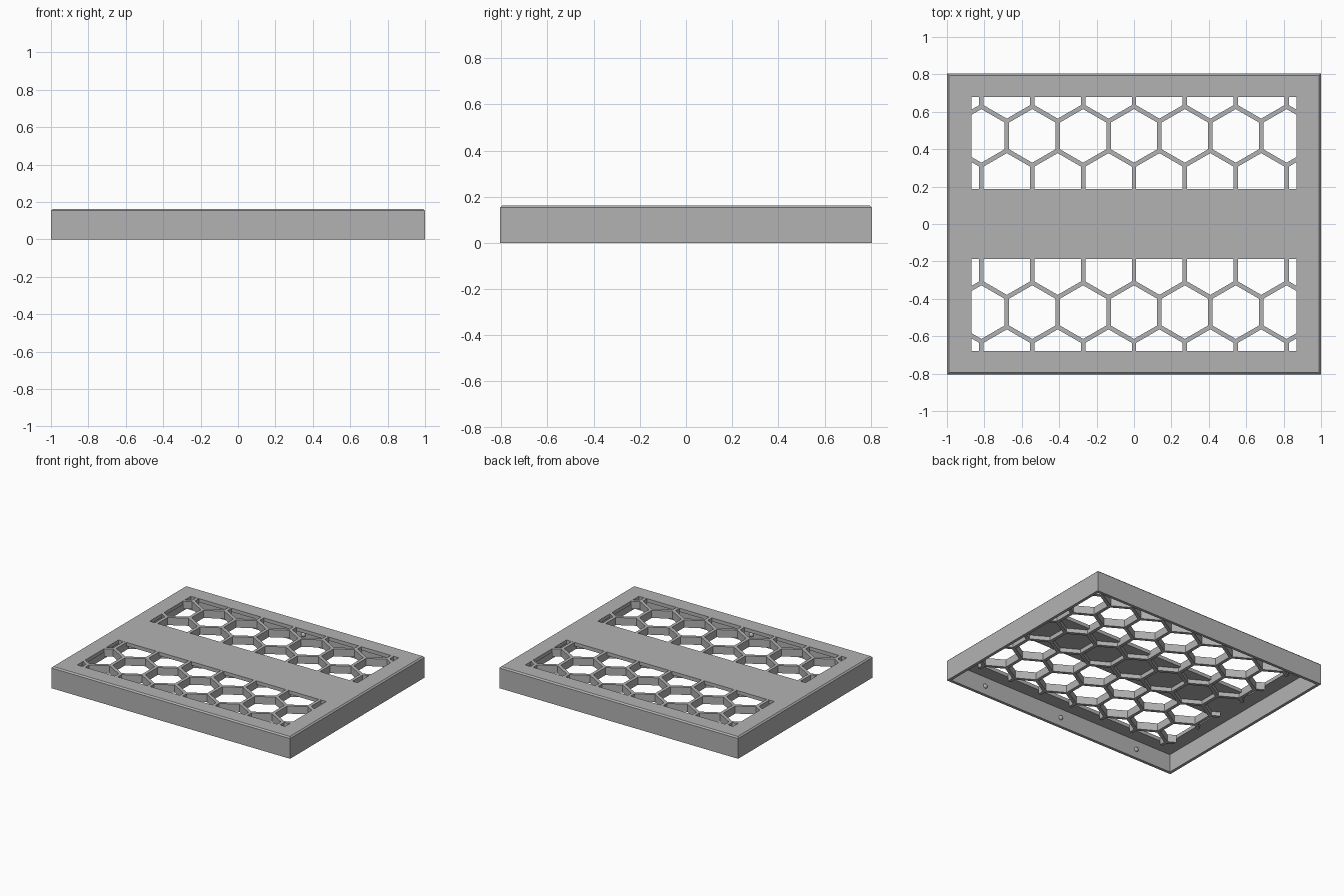
import bpy
import bmesh
import math
from mathutils import Matrix

if "Cube" in bpy.data.objects:
    bpy.data.objects.remove(bpy.data.objects["Cube"], do_unlink=True)

HALF_X, HALF_Y, HEIGHT = 1.0, 0.805, 0.163
WALL, PLATE = 0.022, 0.027
WIN_X, WIN_IN, WIN_OUT = 0.87, 0.187, 0.68
PITCH, RIB, GRID_Z = 0.272, 0.024, 0.105

grey = bpy.data.materials.new("plain grey")
grey.use_nodes = True
COLOUR = (0.45, 0.45, 0.45, 1)
grey.diffuse_color = COLOUR
grey.node_tree.nodes["Principled BSDF"].inputs["Base Color"].default_value = COLOUR


def make_object(name, bm):
    mesh = bpy.data.meshes.new(name)
    bmesh.ops.recalc_face_normals(bm, faces=bm.faces)
    bm.to_mesh(mesh)
    bm.free()
    mesh.materials.append(grey)
    obj = bpy.data.objects.new(name, mesh)
    bpy.context.scene.collection.objects.link(obj)
    return obj


def add_box(bm, low, high):
    size = [b - a for a, b in zip(low, high)]
    centre = [(a + b) / 2 for a, b in zip(low, high)]
    matrix = Matrix.Translation(centre) @ Matrix.Diagonal((*size, 1))
    return bmesh.ops.create_cube(bm, size=1, matrix=matrix)["verts"]


def cut(target, cutter):
    """Subtract the cutter, bake the result and discard the cutter."""
    mod = target.modifiers.new("cut", "BOOLEAN")
    mod.operation, mod.solver, mod.object = "DIFFERENCE", "EXACT", cutter
    cutter.hide_render = True
    bpy.context.view_layer.update()
    graph = bpy.context.evaluated_depsgraph_get()
    mesh = bpy.data.meshes.new_from_object(target.evaluated_get(graph))
    target.modifiers.clear()
    target.data = mesh
    bpy.data.objects.remove(cutter, do_unlink=True)


# Lid shell with a small chamfer around the top
bm = bmesh.new()
add_box(bm, (-HALF_X, -HALF_Y, 0), (HALF_X, HALF_Y, HEIGHT))
rim = [e for e in bm.edges if all(v.co.z > HEIGHT / 2 for v in e.verts)]
bmesh.ops.bevel(bm, geom=rim, offset=0.01, segments=1, affect="EDGES")
lid = make_object("lid_shell", bm)

# Open underside
bm = bmesh.new()
add_box(bm, (WALL - HALF_X, WALL - HALF_Y, -0.1),
        (HALF_X - WALL, HALF_Y - WALL, HEIGHT - PLATE))
cut(lid, make_object("cavity_cutter", bm))

# Two windows either side of the middle band
bm = bmesh.new()
for y0, y1 in ((WIN_IN, WIN_OUT), (-WIN_OUT, -WIN_IN)):
    add_box(bm, (-WIN_X, y0, 0.05), (WIN_X, y1, 0.3))
cut(lid, make_object("window_cutter", bm))

# Honeycomb grille running across both windows and under the band
bm = bmesh.new()
add_box(bm, (-WIN_X, -WIN_OUT, GRID_Z), (WIN_X, WIN_OUT, HEIGHT - 0.0005))
grille = make_object("honeycomb_grille", bm)
bm = bmesh.new()
radius = (PITCH - RIB) / math.sqrt(3)
row_step = PITCH * math.sqrt(3) / 2
for row in range(-3, 4):
    for col in range(-4, 5):
        x = (col + 0.5 * (row % 2)) * PITCH
        matrix = Matrix.Translation((x, row * row_step, HEIGHT))
        verts = bmesh.ops.create_cone(
            bm, cap_ends=True, segments=6, radius1=radius, radius2=radius,
            depth=0.3, matrix=matrix)["verts"]
        # Keep a corner pointing along y
        if abs(max(v.co.y for v in verts) - row * row_step - radius) > 0.001:
            bmesh.ops.rotate(bm, verts=verts, cent=matrix.translation,
                             matrix=Matrix.Rotation(math.pi / 6, 3, "Z"))
cut(grille, make_object("hexagon_cutter", bm))

# Snap bumps inside the front and back walls
bm = bmesh.new()
for side in (-1, 1):
    for x in (-0.676, 0, 0.676):
        bmesh.ops.create_uvsphere(
            bm, u_segments=16, v_segments=8, radius=0.017,
            matrix=Matrix.Translation((x, side * (HALF_Y - WALL), 0.065)))
bumps = make_object("snap_bumps", bm)
for poly in bumps.data.polygons:
    poly.use_smooth = True
